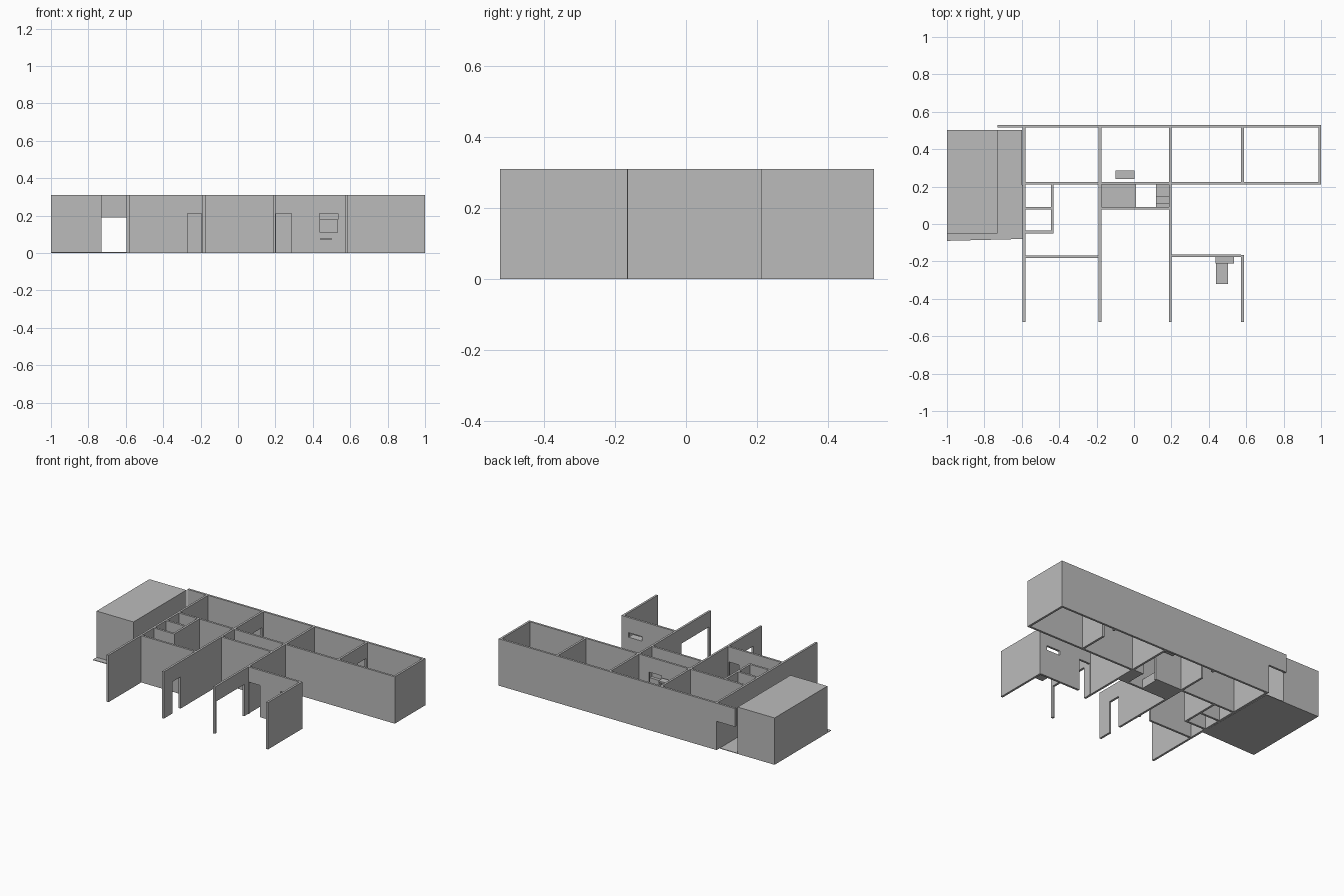
import bpy
import bmesh

if "Cube" in bpy.data.objects:
    bpy.data.objects.remove(bpy.data.objects["Cube"], do_unlink=True)

H = 0.31       # wall height
T = 0.014      # wall thickness
DOOR = 0.21    # door head height

plaster = bpy.data.materials.new("plaster_grey")
plaster.use_nodes = True
colour = (0.5, 0.5, 0.5, 1)
plaster.diffuse_color = colour
plaster.node_tree.nodes["Principled BSDF"].inputs["Base Color"].default_value = colour


def extrude_outline(name, points, offset):
    """Make a solid by extruding a flat outline along an offset."""
    bm = bmesh.new()
    face = bm.faces.new([bm.verts.new(p) for p in points])
    result = bmesh.ops.extrude_face_region(bm, geom=[face])
    moved = [v for v in result["geom"] if isinstance(v, bmesh.types.BMVert)]
    bmesh.ops.translate(bm, vec=offset, verts=moved)
    bmesh.ops.recalc_face_normals(bm, faces=bm.faces)
    mesh = bpy.data.meshes.new(name)
    bm.to_mesh(mesh)
    bm.free()
    mesh.materials.append(plaster)
    obj = bpy.data.objects.new(name, mesh)
    bpy.context.collection.objects.link(obj)
    return obj


def box(name, x0, x1, y0, y1, z0, z1):
    points = [(x0, y0, z0), (x1, y0, z0), (x1, y1, z0), (x0, y1, z0)]
    return extrude_outline(name, points, (0, 0, z1 - z0))


def wall(name, axis, centre, start, end, doors=()):
    """Wall running along an axis, with doorways notched into its outline."""
    outline = [(start, H), (start, 0)]
    for a, b in doors:
        outline += [(a, 0), (a, DOOR), (b, DOOR), (b, 0)]
    outline += [(end, 0), (end, H)]
    clean = [p for i, p in enumerate(outline) if p not in outline[:i]]
    low = centre - T / 2
    if axis == "x":
        return extrude_outline(name, [(s, low, z) for s, z in clean], (0, T, 0))
    return extrude_outline(name, [(low, s, z) for s, z in clean], (T, 0, 0))


# Walls running front to back
wall("left_long_wall", "y", -0.588, -0.525, 0.516)
wall("middle_long_wall", "y", -0.182, -0.525, 0.516, [(-0.435, -0.35), (0.41, 0.5)])
wall("right_long_wall", "y", 0.193, -0.525, 0.516, [(-0.508, -0.22)])
wall("front_end_wall", "y", 0.58, -0.525, -0.165)
wall("back_room_divider", "y", 0.58, 0.225, 0.516, [(0.41, 0.5)])
wall("back_end_wall", "y", 0.993, 0.211, 0.53)
wall("closet_front_wall", "y", -0.438, -0.05, 0.211)

# Walls running side to side
extrude_outline("back_wall", [(-0.73, 0.516, H), (-0.73, 0.516, 0.19),
                              (-0.595, 0.516, 0.19), (-0.595, 0.516, 0),
                              (0.986, 0.516, 0), (0.986, 0.516, H)], (0, T, 0))
wall("corridor_wall", "x", 0.218, -0.581, 0.986, [(0.02, 0.115)])
wall("bath_wall", "x", 0.085, -0.175, 0.186)
wall("front_left_wall", "x", -0.175, -0.581, -0.189, [(-0.27, -0.196)])
window_wall = wall("front_right_wall", "x", -0.17, 0.2, 0.573, [(0.203, 0.285)])
for i, y in enumerate((0.085, -0.043)):
    wall(f"closet_divider_{i + 1}", "x", y, -0.581, -0.445)

# Serving window cut through the front right wall
cutter = box("window_cutter", 0.435, 0.535, -0.2, -0.14, 0.18, 0.21)
cutter.hide_render = True
cutter.hide_viewport = True
cutter.display_type = "WIRE"
cut = window_wall.modifiers.new("window", "BOOLEAN")
cut.operation = "DIFFERENCE"
cut.solver = "EXACT"
cut.object = cutter

# Counter and bench beside the window
box("window_counter", 0.435, 0.535, -0.212, -0.177, 0.11, 0.18)
box("bench_top", 0.438, 0.503, -0.32, -0.212, 0.072, 0.077)

# Storage block on its slightly skewed floor slab
box("storage_block", -1.0, -0.73, -0.05, 0.502, 0.0, H)
extrude_outline("floor_slab", [(-1, -0.09, 0), (-0.595, -0.08, 0),
                               (-0.6, 0.502, 0), (-1, 0.502, 0)], (0, 0, 0.004))

# Bathroom fittings
box("bath_tub", -0.175, 0.01, 0.092, 0.211, 0.0, 0.06)
box("toilet_tank", 0.118, 0.186, 0.092, 0.112, 0.0, 0.11)
box("toilet_bowl", 0.118, 0.186, 0.112, 0.15, 0.0, 0.06)
box("toilet_step", 0.118, 0.186, 0.15, 0.211, 0.0, 0.05)
box("wall_shelf", -0.098, 0.003, 0.24, 0.285, 0.195, 0.205)
